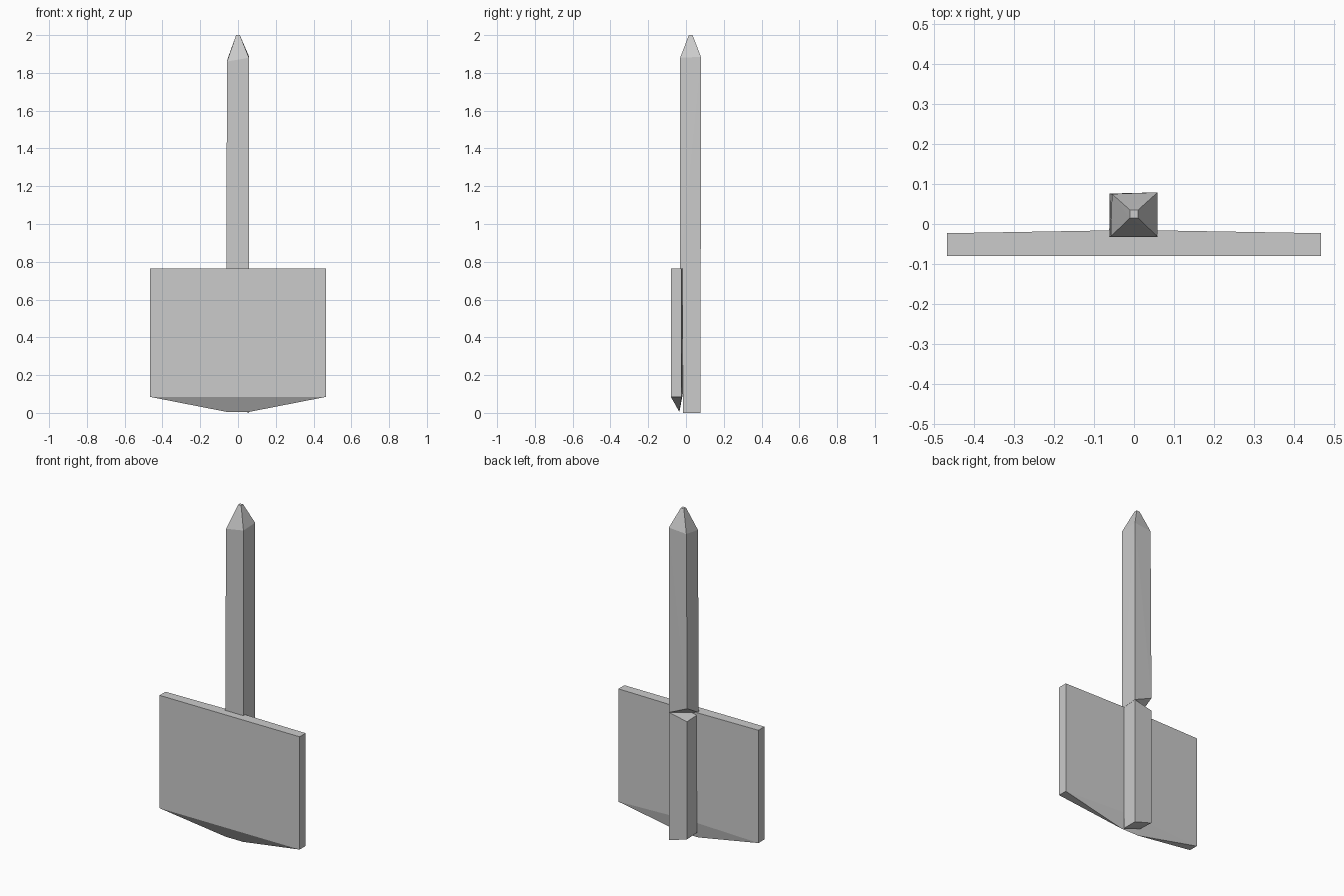
import bpy, bmesh, math


def hull(name, points):
    """Faceted solid wrapped around a few corner points."""
    bm = bmesh.new()
    for p in points:
        bm.verts.new(p)
    bmesh.ops.convex_hull(bm, input=bm.verts[:])
    bmesh.ops.dissolve_limit(bm, angle_limit=math.radians(0.3),
                             verts=bm.verts[:], edges=bm.edges[:])
    bmesh.ops.recalc_face_normals(bm, faces=bm.faces[:])
    mesh = bpy.data.meshes.new(name)
    bm.to_mesh(mesh)
    bm.free()
    obj = bpy.data.objects.new(name, mesh)
    bpy.context.collection.objects.link(obj)
    return obj


# Upper post: slightly uneven stake, splintered underside, blunt pointed tip
hull("upper_post", [
    (-0.062, -0.033, 0.76), (0.059, -0.033, 0.76),
    (0.059, 0.078, 0.77), (-0.061, 0.076, 0.824),
    (-0.058, -0.031, 1.86), (0.058, -0.031, 1.88),
    (0.059, 0.079, 1.885), (-0.055, 0.075, 1.875),
    (-0.01, 0.015, 2.0), (0.01, 0.015, 2.0),
    (0.01, 0.035, 2.0), (-0.01, 0.035, 2.0),
])

# Lower post: broken-off piece behind the board, with slanted ends
hull("lower_post", [
    (-0.06, -0.017, 0.04), (0.058, -0.017, 0.0),
    (0.058, 0.077, 0.0), (-0.06, 0.076, 0.036),
    (-0.06, -0.017, 0.75), (0.058, -0.017, 0.77),
    (0.058, 0.077, 0.77), (-0.06, 0.076, 0.745),
])

# Sign board: flat front, slightly bulged back, bevelled pointed bottom
board = []
for s in (-1, 1):
    board += [(s * 0.467, y, z) for y in (-0.08, -0.023) for z in (0.085, 0.765)]
    board += [(s * 0.06, -0.016, 0.765), (s * 0.06, -0.017, 0.1),
              (s * 0.058, -0.035, 0.005)]
hull("sign_board", board)
